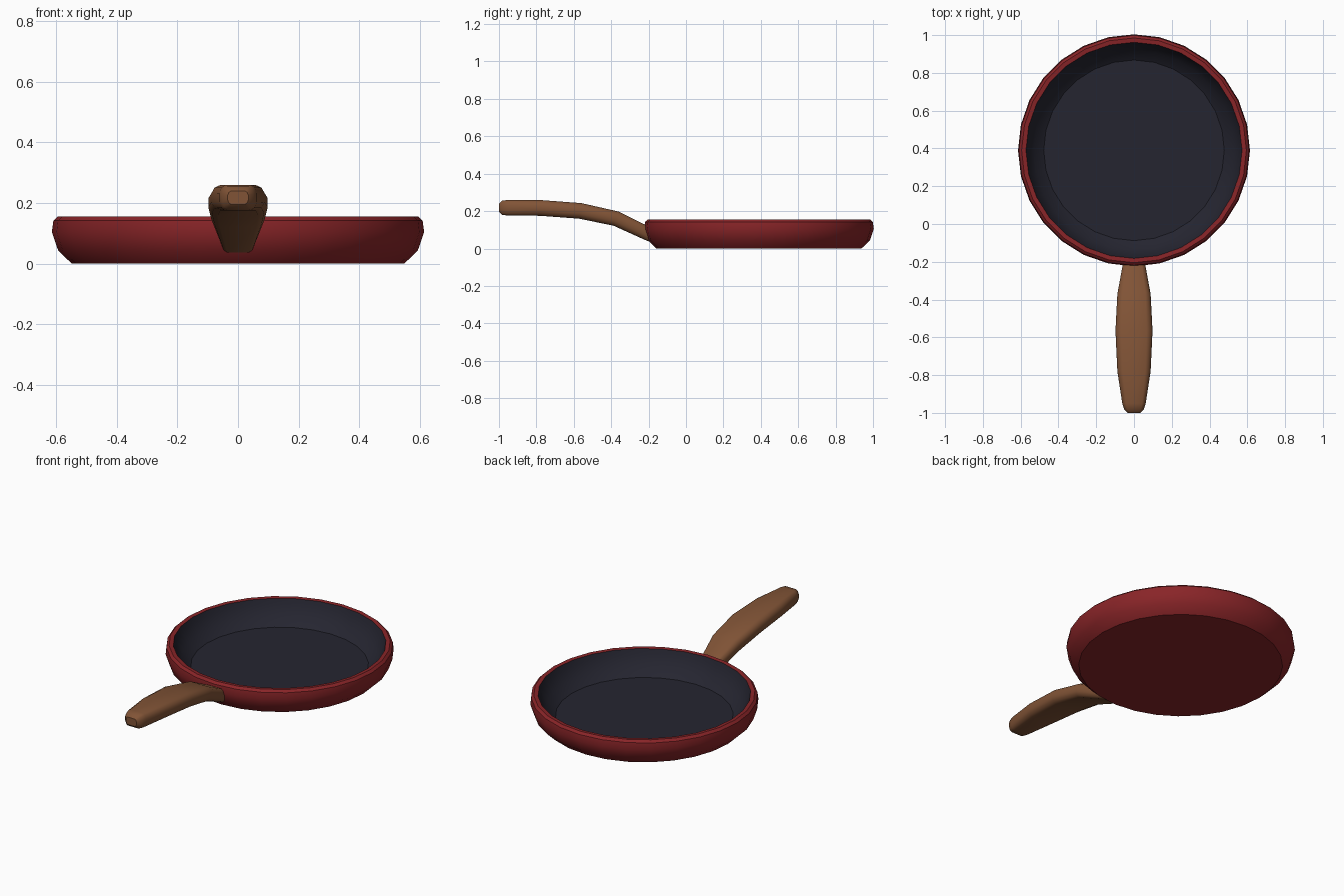
import bpy, bmesh, math
from mathutils import Vector

if "Cube" in bpy.data.objects:
    bpy.data.objects.remove(bpy.data.objects["Cube"])

def material(name, rgb):
    m = bpy.data.materials.new(name)
    m.diffuse_color = (*rgb, 1)
    m.use_nodes = True
    m.node_tree.nodes["Principled BSDF"].inputs["Base Color"].default_value = m.diffuse_color
    return m

red = material("red enamel", (0.25, 0.018, 0.021))
dark = material("dark coating", (0.0185, 0.0185, 0.030))
brown = material("brown wood", (0.22, 0.088, 0.037))

def finish(bm, name, mats, angle):
    me = bpy.data.meshes.new(name)
    bm.to_mesh(me)
    bm.free()
    for m in mats:
        me.materials.append(m)
    ob = bpy.data.objects.new(name, me)
    bpy.context.collection.objects.link(ob)
    bpy.ops.object.select_all(action='DESELECT')
    ob.select_set(True)
    bpy.context.view_layer.objects.active = ob
    bpy.ops.object.shade_smooth_by_angle(angle=math.radians(angle))
    return ob

def loft(bm, rings):
    """Skin between closed rings of points and cap both ends; returns faces per band."""
    vs = [[bm.verts.new(p) for p in r] for r in rings]
    n = len(vs[0])
    bands = [[bm.faces.new((a[i], a[(i + 1) % n], b[(i + 1) % n], b[i])) for i in range(n)]
             for a, b in zip(vs, vs[1:])]
    caps = [bm.faces.new(vs[0][::-1]), bm.faces.new(vs[-1])]
    return bands, caps

# Pan: revolved profile from the underside, over the rim, down to the cooking floor
SIDES, CY = 28, 0.39
profile = [(0.548, 0), (0.593, 0.043), (0.614, 0.105), (0.609, 0.142), (0.595, 0.155),
           (0.572, 0.153), (0.562, 0.125), (0.53, 0.065), (0.478, 0.025)]
RIM_BANDS = 5
rings = [[(r * math.cos(2 * math.pi * i / SIDES), CY + r * math.sin(2 * math.pi * i / SIDES), z)
          for i in range(SIDES)] for r, z in profile]
bm = bmesh.new()
bands, caps = loft(bm, rings)
for f in [f for b in bands[RIM_BANDS:] for f in b] + [caps[1]]:
    f.material_index = 1
bmesh.ops.recalc_face_normals(bm, faces=bm.faces)
finish(bm, "pan", [red, dark], 35)

# Handle: chamfered section swept along a bent path (y, z, half width, half thickness)
path = [(-0.185, 0.070, 0.053, 0.036), (-0.375, 0.160, 0.088, 0.040), (-0.565, 0.201, 0.098, 0.042),
        (-0.780, 0.217, 0.088, 0.042), (-0.950, 0.218, 0.062, 0.042), (-0.982, 0.218, 0.052, 0.038),
        (-1.000, 0.218, 0.034, 0.022)]
section = [(1, -.35), (1, .35), (.88, .8), (.68, 1), (-.68, 1), (-.88, .8), (-1, .35),
           (-1, -.35), (-.88, -.8), (-.68, -1), (.68, -1), (.88, -.8)]
rings = []
for k, (y, z, w, t) in enumerate(path):
    a, b = path[max(k - 1, 0)], path[min(k + 1, len(path) - 1)]
    d = Vector((0, b[0] - a[0], b[1] - a[1])).normalized()
    up = Vector((0, d.z, -d.y))
    rings.append([Vector((u * w, y, z)) + up * (v * t) for u, v in section])
bm = bmesh.new()
loft(bm, rings)
bmesh.ops.recalc_face_normals(bm, faces=bm.faces)
finish(bm, "handle", [brown], 40)
